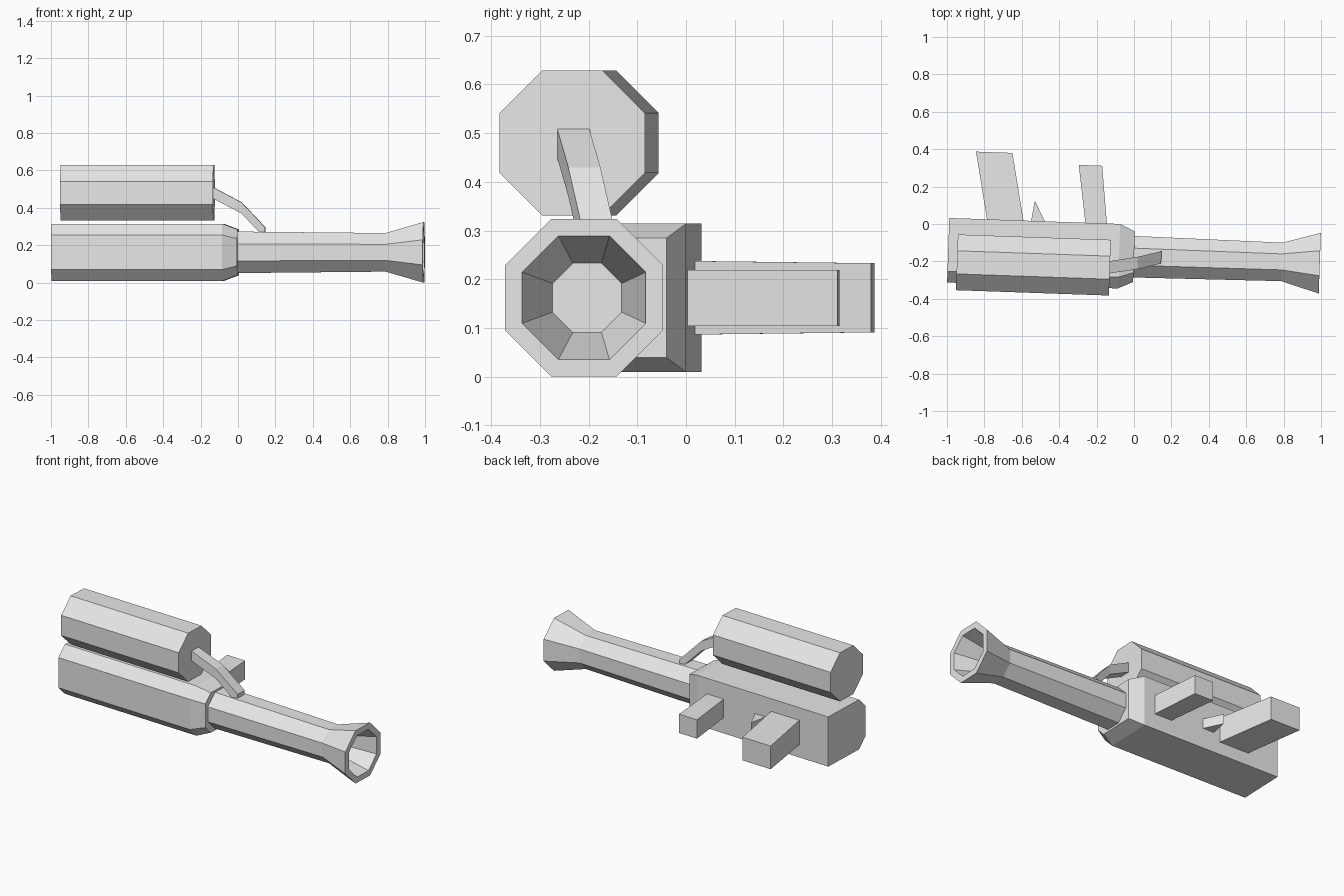
import bpy, bmesh, math
from mathutils import Matrix

if "Cube" in bpy.data.objects:
    bpy.data.objects.remove(bpy.data.objects["Cube"])

grey = bpy.data.materials.new("plain grey")
grey.use_nodes = True
colour = (0.8, 0.8, 0.8, 1)
grey.diffuse_color = colour
grey.node_tree.nodes["Principled BSDF"].inputs["Base Color"].default_value = colour

# The whole device is turned slightly about z
AXIS_Z = 0.162
FRAME = Matrix.Translation((0, -0.175, AXIS_Z)) @ Matrix.Rotation(math.radians(-2), 4, 'Z')


def loft(name, rings):
    """Skin equal-sized rings and cap both ends."""
    bm = bmesh.new()
    loops = [[bm.verts.new(p) for p in ring] for ring in rings]
    n = len(loops[0])
    for a, b in zip(loops, loops[1:]):
        for i in range(n):
            j = (i + 1) % n
            bm.faces.new((a[i], a[j], b[j], b[i]))
    bm.faces.new(loops[0][::-1])
    bm.faces.new(loops[-1])
    bmesh.ops.recalc_face_normals(bm, faces=bm.faces)
    mesh = bpy.data.meshes.new(name)
    bm.to_mesh(mesh)
    bm.free()
    mesh.materials.append(grey)
    obj = bpy.data.objects.new(name, mesh)
    obj.matrix_world = FRAME
    bpy.context.collection.objects.link(obj)
    return obj


def octagon(x, apothem, y=0, z=0):
    r = apothem / math.cos(math.pi / 8)
    angles = [(i + 0.5) * math.pi / 4 for i in range(8)]
    return [(x, y + r * math.cos(a), z + r * math.sin(a)) for a in angles]


def body_section(x, w, h, c):
    """Square at the back, chamfered at the front."""
    return [(x, w, -h), (x, w, h), (x, c - w, h),
            (x, -w, h - c), (x, -w, c - h), (x, c - w, -h)]


def flat_section(x0, x1, y, h):
    return [(x0, y, -h), (x1, y, -h), (x1, y, h), (x0, y, h)]


# Main body with tapered nose
loft("body", [body_section(-0.994, 0.1725, 0.1525, 0.06),
              body_section(-0.08, 0.1725, 0.1525, 0.06),
              body_section(0.0, 0.135, 0.1225, 0.05)])

# Barrel with hollow flared muzzle
loft("barrel", [octagon(-0.01, 0.111), octagon(0.79, 0.103), octagon(0.994, 0.162),
                octagon(0.994, 0.127), octagon(0.80, 0.071)])

# Tank above the body
loft("tank", [octagon(x, 0.149, -0.063, 0.318) for x in (-0.945, -0.127)])

# Bent feed pipe from tank to barrel
loft("feed_pipe", [[(x, y + dy, z + dz) for dy, dz in
                    ((-0.033, -0.03), (0.033, -0.03), (0.033, 0.03), (-0.033, 0.03))]
                   for x, y, z in ((-0.14, -0.063, 0.323), (0.02, -0.033, 0.238),
                                   (0.146, 0.002, 0.104))])

# Grips and trigger on the back side
loft("rear_grip", [flat_section(-0.792, -0.597, 0.17, 0.0755),
                   flat_section(-0.864, -0.669, 0.532, 0.071)])
loft("front_grip", [flat_section(-0.266, -0.151, 0.17, 0.0575),
                    flat_section(-0.312, -0.187, 0.48, 0.0575)])
loft("trigger", [[(-0.557, 0.17, z), (-0.482, 0.17, z), (-0.54, 0.281, z)]
                 for z in (-0.03, 0.03)])
